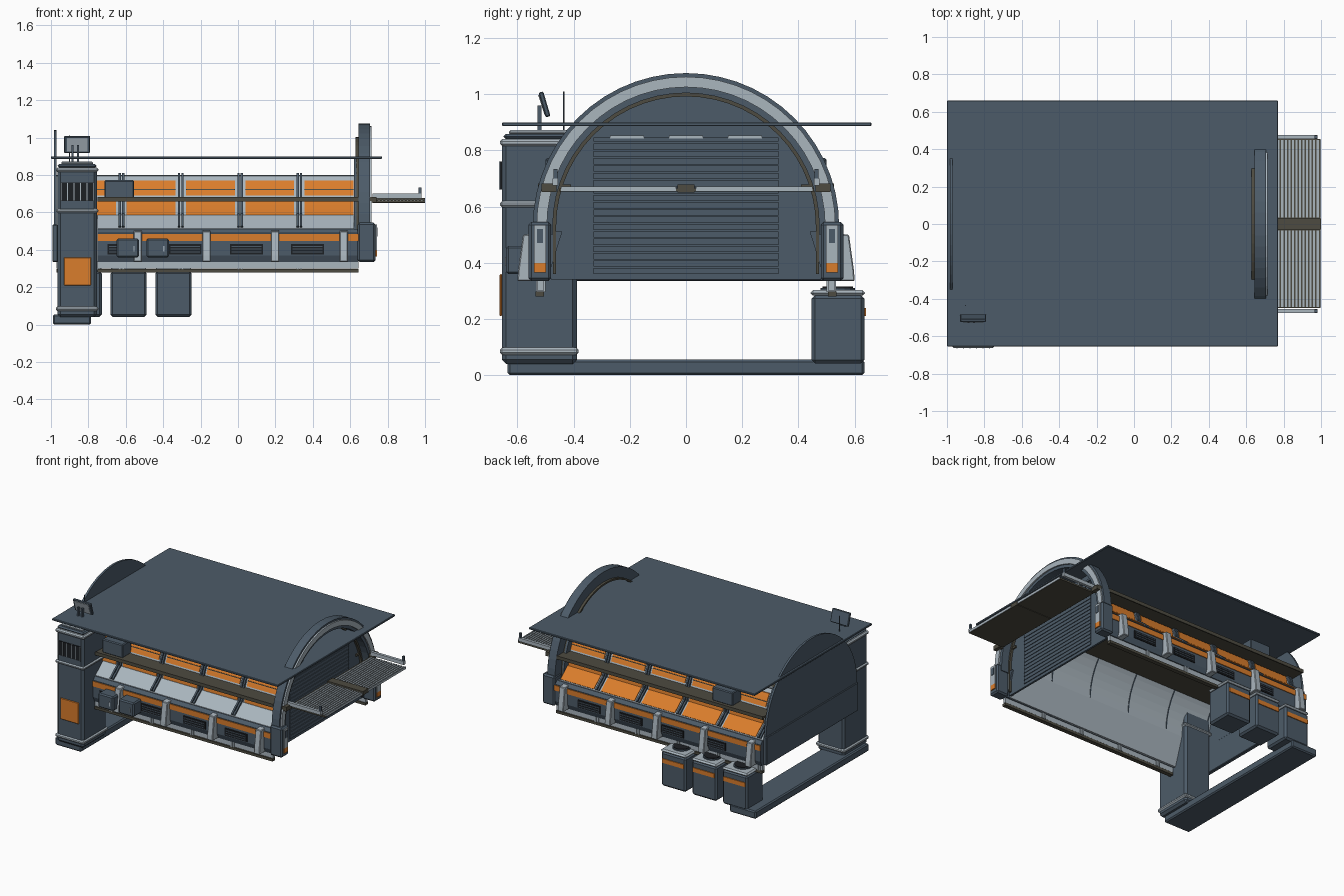
import bpy, bmesh, math

cube = bpy.data.objects.get("Cube")
if cube:
    bpy.data.objects.remove(cube, do_unlink=True)


def material(name, r, g, b):
    m = bpy.data.materials.new(name)
    m.use_nodes = True
    m.diffuse_color = (r, g, b, 1)
    m.node_tree.nodes["Principled BSDF"].inputs["Base Color"].default_value = (r, g, b, 1)
    return m


BLUE = material("slate blue", .073, .105, .14)
GREY = material("light grey", .4, .465, .515)
ORANGE = material("orange", .7, .205, .025)
OLIVE = material("dark olive", .075, .07, .052)
DARK = material("charcoal", .012, .014, .017)
CZ = .53              # height of the arch centre
X0, X1 = -.97, .645   # length of the hall
XW = .62              # inside of the door wall
R = .435              # radius of the hall wall


def finish(name, bm, mat, bevel=0):
    bmesh.ops.recalc_face_normals(bm, faces=bm.faces)
    me = bpy.data.meshes.new(name)
    bm.to_mesh(me)
    bm.free()
    me.materials.append(mat)
    ob = bpy.data.objects.new(name, me)
    bpy.context.collection.objects.link(ob)
    if bevel:
        mod = ob.modifiers.new("bevel", "BEVEL")
        mod.width = bevel
        mod.segments = 1


def box(name, xs, ys, zs, mat, bevel=0):
    bm = bmesh.new()
    bmesh.ops.create_cube(bm, size=1)
    lo, hi = zip(*(sorted(p) for p in (xs, ys, zs)))
    for v in bm.verts:
        v.co = [lo[i] if v.co[i] < 0 else hi[i] for i in range(3)]
    finish(name, bm, mat, bevel)


def prism(name, pts, xs, mat, bevel=0, side=1):
    """Extrude a (y, z) outline along x."""
    bm = bmesh.new()
    face = bm.faces.new([bm.verts.new((xs[0], side * y, z)) for y, z in pts])
    for v in bmesh.ops.extrude_face_region(bm, geom=[face])["geom"]:
        if isinstance(v, bmesh.types.BMVert):
            v.co.x = xs[1]
    finish(name, bm, mat, bevel)


def tube(name, centre, r, depth, mat, sides=16):
    bm = bmesh.new()
    bmesh.ops.create_cone(bm, cap_ends=True, segments=sides, radius1=r, radius2=r, depth=depth)
    bmesh.ops.translate(bm, verts=bm.verts, vec=centre)
    finish(name, bm, mat)


def arc(r, a0, a1, n):
    return [(r * math.cos(a0 + (a1 - a0) * i / n), CZ + r * math.sin(a0 + (a1 - a0) * i / n))
            for i in range(n + 1)]


def ring(name, r0, r1, foot, xs, mat, n=28):
    """Half ring on straight legs."""
    out = [(r1, foot)] + arc(r1, 0, math.pi, n) + [(-r1, foot)]
    inn = [(-r0, foot)] + arc(r0, math.pi, 0, n) + [(r0, foot)]
    prism(name, out + inn, xs, mat)


def shell(name, side, r0, r1, z0, z1, xs, mat, n=4):
    """Curved strip of the side wall between two heights."""
    up = arc(r1, math.asin((z0 - CZ) / r1), math.asin((z1 - CZ) / r1), n)
    down = arc(r0, math.asin((z1 - CZ) / r0), math.asin((z0 - CZ) / r0), n)
    prism(name, up + down, xs, mat, side=side)


def sill_plate(name, side, thick, xs, mat):
    """Thin plate lying on the sloped sill."""
    prism(name, [(.521, .519), (.521 + thick, .519 + thick),
                 (.44 + thick, .585 + thick), (.44, .585)], xs, mat, side=side)


# roof and ceiling
box("roof_plate", (-1, .77), (-.655, .66), (.886, .9), BLUE, .003)
box("ceiling", (X0, XW), (-.345, .345), (.785, .797), OLIVE)

# end walls
prism("rear_wall", [(.51, .34)] + arc(.51, 0, math.pi, 28) + [(-.51, .34)], (-.985, -.97), BLUE)
box("rear_wall_base", (-.992, -.965), (-.515, .515), (.335, .535), BLUE, .004)
cut = math.asin((.886 - CZ) / .48)
front_pts = [(.48, .34)] + arc(.48, 0, cut, 8) + arc(.48, math.pi - cut, math.pi, 8) + [(-.48, .34)]
prism("front_wall", front_pts, (XW, .634), BLUE)
for i in range(18):
    z = .36 + i * .026
    box("door_slat", (.634, .64), (-.33, .33), (z, z + .022), BLUE)
box("door_top_rail", (.634, .645), (-.33, .33), (.832, .845), BLUE)
for y in (-.21, 0, .21):
    box("door_lamp", (.645, .65), (y - .06, y + .06), (.842, .853), GREY)

# entrance arch
ring("arch_inner_ring", .462, .474, .36, (.628, .65), OLIVE)
ring("arch_outer_ring", .474, .545, .5, (.645, .705), BLUE)
ring("arch_face_band", .495, .532, .5, (.705, .715), GREY)

# side walls with curved panels, walkways and sponsons, mirrored
panels = [.645 - .317 * i for i in range(6)]
for s in (-1, 1):
    start = -.75 if s < 0 else X0
    shell("side_wall", s, R - .012, R, .53, .8, (X0, XW), GREY, 6)
    prism("lower_wall", [(.488, .335), (.5, .335), (R, .53), (R - .012, .53)], (X0, XW), GREY, side=s)
    prism("sill", [(R, .51), (.525, .51), (.525, .515), (.44, .585), (R - .005, .585)],
          (start, XW), GREY, side=s)
    for b, a in zip(panels, panels[1:]):
        span = (a + .028, b - .028)
        shell("lower_panel", s, R, R + .006, .583, .657, span, ORANGE)
        shell("upper_panel", s, R, R + .006, .69, .77, span, ORANGE)
        shell("panel_seam", s, R + .002, R + .008, .72, .724, span, OLIVE, 1)
        if s > 0:
            sill_plate("sill_panel", s, .004, span, ORANGE)
        for dx in (-.009, .009):
            rib = (a + dx - .006, a + dx + .006)
            shell("panel_rib", s, R - .004, R + .014, .58, .81, rib, BLUE)
            sill_plate("sill_rib", s, .008, rib, BLUE)
            box("rail_bracket", rib, (s * .5, s * .534), (.296, .335), GREY)
        shell("inner_rib", s, R - .016, R - .01, .535, .79, (a - .003, a + .003), BLUE)
    # walkway
    box("walkway", (start, X1), (s * .41, s * .527), (.663, .678), OLIVE)
    box("walkway_lip", (start, X1), (s * .519, s * .527), (.658, .682), OLIVE)
    box("walkway_cabinet", (-.715, -.555), (s * .4, s * .5), (.676, .772), BLUE, .006)
    # sponson
    prism("sponson", [(.495, .335), (.535, .335), (.55, .37), (.55, .49), (.53, .512), (.44, .512)],
          (start, X1), BLUE, side=s)
    box("sponson_stripe", (start, X1), (s * .55, s * .555), (.448, .485), ORANGE)
    for i in range(5):
        r = .565 - .367 * i
        prism("sponson_rib", [(.53, .335), (.6, .335), (.598, .37), (.58, .5), (.53, .505)],
              (r - .022, r + .022), GREY, .004, s)
    for i in range(4):
        v = .372 - .327 * i
        box("vent", (v - .088, v + .088), (s * .55, s * .556), (.376, .43), DARK)
        for k in range(3):
            box("vent_louvre", (v - .08, v + .08), (s * .556, s * .559),
                (.386 + k * .015, .391 + k * .015), BLUE)
    # lower rails
    box("lower_rail", (start, X1), (s * .507, s * .528), (.3, .335), GREY)
    box("bottom_strip", (start, X1), (s * .505, s * .535), (.28, .298), OLIVE)
    # arch legs
    box("arch_leg", (.64, .735), (s * .48, s * .56), (.335, .545), BLUE, .01)
    box("leg_lamp", (.735, .742), (s * .498, s * .541), (.365, .4), ORANGE)
    box("leg_bracket", (.735, .742), (s * .498, s * .541), (.4, .535), GREY)
    box("bracket_slot", (.742, .745), (s * .508, s * .531), (.47, .52), BLUE)
    # platform rails and end hooks
    box("platform_rail", (.72, .98), (s * .455, s * .475), (.675, .7), GREY)
    box("platform_hook", (.965, .98), (s * .458, s * .472), (.7, .733), BLUE)
    box("platform_hinge", (.7, .74), (s * .46, s * .515), (.652, .682), OLIVE)

# front equipment boxes on the sponson
for x in (-.59, -.43):
    box("equipment_box", (x - .06, x + .06), (-.64, -.55), (.36, .46), BLUE, .008)
    box("equipment_catch", (x + .03, x + .036), (-.644, -.64), (.39, .42), GREY)

# fold-out platform
box("platform_deck", (.715, .997), (-.45, .455), (.653, .664), OLIVE)
for side in ((-.445, -.035), (.035, .45)):
    for i in range(14):
        x = .73 + i * .019
        box("platform_slat", (x, x + .011), side, (.664, .67), GREY)
    box("platform_end_lip", (.995, 1), side, (.655, .672), GREY)
box("platform_spine", (.72, 1), (-.03, .03), (.65, .678), OLIVE)

# tower
box("tower_body", (-.965, -.755), (-.655, -.388), (.04, .83), BLUE, .015)
for z0, z1 in ((.072, .098), (.597, .62), (.815, .84)):
    box("tower_band", (-.973, -.747), (-.662, -.382), (z0, z1), GREY, .008)
box("tower_cap", (-.965, -.755), (-.65, -.395), (.84, .858), BLUE, .01)
box("tower_cap_top", (-.945, -.775), (-.63, -.415), (.855, .872), GREY, .006)
box("tower_vent", (-.95, -.77), (-.662, -.655), (.66, .76), DARK)
for i in range(6):
    x = -.948 + i * .0346
    box("tower_vent_bar", (x, x + .004), (-.665, -.655), (.66, .76), GREY)
box("tower_panel", (-.93, -.785), (-.663, -.655), (.21, .36), ORANGE, .003)
box("base_foot", (-.99, -.785), (-.635, .635), (0, .055), BLUE, .008)

# display and aerial on the tower
for x in (-.885, -.855):
    box("display_post", (x - .006, x + .006), (-.528, -.514), (.87, .96), BLUE)
prism("display", [(-.525, 1.005), (-.508, 1.01), (-.482, .922), (-.499, .917)],
      (-.93, -.79), BLUE, .004)
prism("display_screen", [(-.526, .997), (-.523, .998), (-.5, .926), (-.503, .925)],
      (-.915, -.805), GREY)
tube("aerial", (-.9, -.435, .94), .003, .14, BLUE, 6)

# bins along the back
for x in (-.825, -.585, -.345):
    box("bin", (x - .097, x + .097), (.447, .635), (.042, .285), BLUE, .012)
    box("bin_rim", (x - .1, x + .1), (.442, .638), (.283, .303), GREY, .01)
    tube("bin_collar", (x, .54, .305), .062, .012, BLUE)
    tube("bin_mouth", (x, .54, .311), .055, .008, DARK)
    box("bin_label", (x - .085, x + .085), (.635, .641), (.21, .24), ORANGE)
